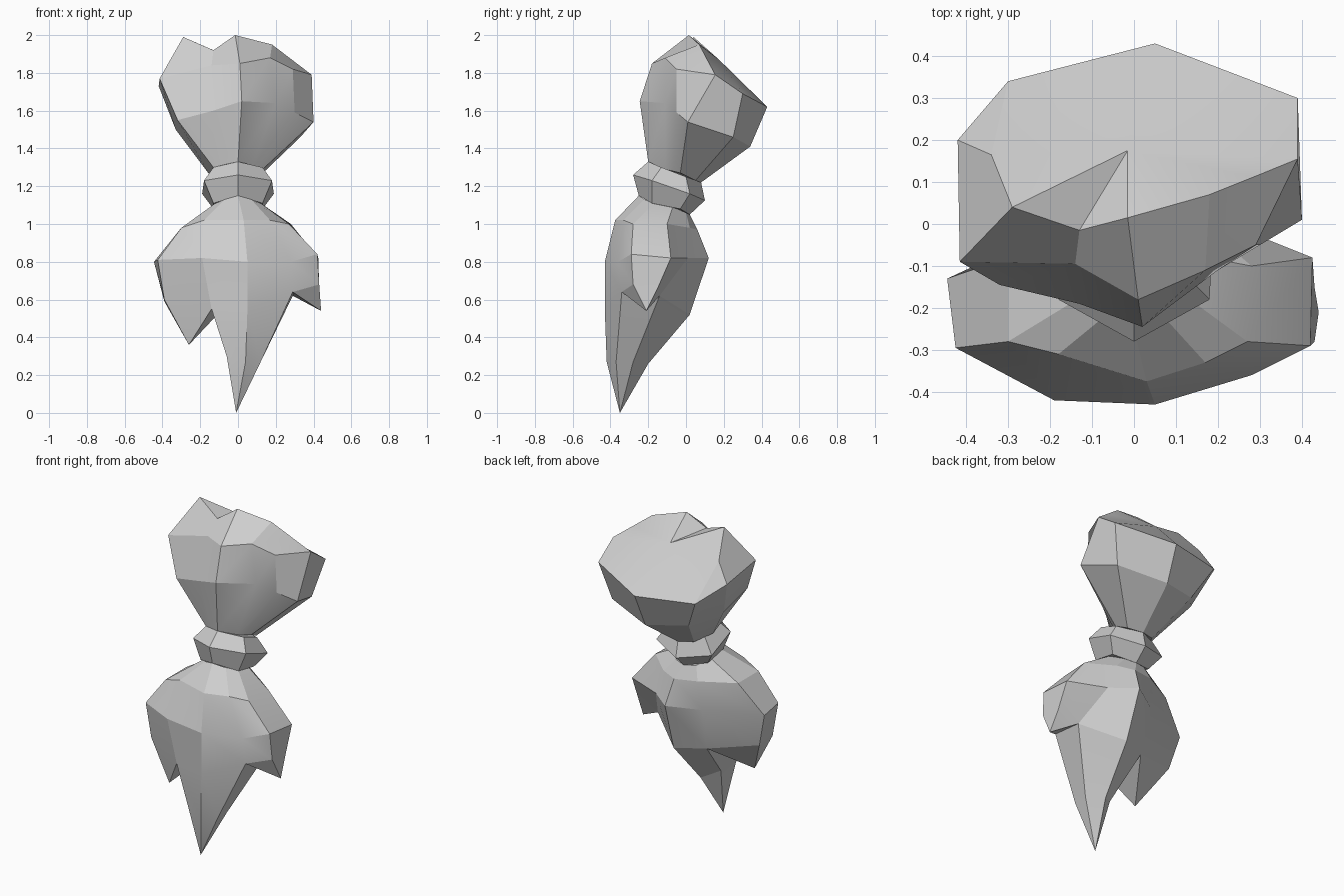
import bpy, bmesh, math

grey = bpy.data.materials.new("warm_grey")
grey.diffuse_color = (0.62, 0.62, 0.62, 1.0)


def skin(bm, rings, tip=None):
    """Skin a stack of rings; the last ring may close onto a tip point."""
    rows = [[bm.verts.new(p) for p in ring] for ring in rings]
    n = len(rows[0])
    for a, b in zip(rows, rows[1:]):
        for i in range(n):
            j = (i + 1) % n
            bm.faces.new((a[i], a[j], b[j], b[i]))
    if tip:
        t = bm.verts.new(tip)
        for i in range(n):
            bm.faces.new((rows[-1][i], rows[-1][(i + 1) % n], t))
    return rows


def part(name, *skins):
    """One object made from several skins welded where they share points."""
    bm = bmesh.new()
    for k, (rings, tip) in enumerate(skins):
        rows = skin(bm, rings, tip)
        if k == 0:
            bm.faces.new(rows[0])
            if not tip and len(skins) == 1:
                bm.faces.new(rows[-1])
    bmesh.ops.remove_doubles(bm, verts=bm.verts, dist=0.001)
    bmesh.ops.recalc_face_normals(bm, faces=bm.faces)
    me = bpy.data.meshes.new(name)
    bm.to_mesh(me)
    bm.free()
    me.materials.append(grey)
    ob = bpy.data.objects.new(name, me)
    bpy.context.collection.objects.link(ob)
    bpy.context.view_layer.objects.active = ob
    ob.select_set(True)
    bpy.ops.object.shade_smooth_by_angle(angle=math.radians(18))
    ob.select_set(False)


def mirrored(half):
    """Close a ring from its right half, running front to back."""
    return half + [(-x, y, z) for x, y, z in half[-2:0:-1]]


# Upper tuft: flares up and back, with a sloping rear crown
rim = [(.39, .155, 1.79), (.39, .30, 1.69), (.05, .43, 1.62), (-.30, .34, 1.63)]
part("upper_tuft", ([
    [(0, -.20, 1.33), (.07, -.11, 1.29), (.09, -.07, 1.28), (.11, -.03, 1.27),
     (.09, .05, 1.23), (0, .08, 1.22), (-.09, .05, 1.23), (-.15, -.05, 1.26),
     (-.13, -.13, 1.30), (-.07, -.165, 1.315)],
    [(.02, -.245, 1.65), (.20, -.11, 1.64), (.30, -.05, 1.59), (.40, .01, 1.54),
     (.33, .25, 1.46), (.04, .34, 1.41), (-.20, .26, 1.44), (-.33, .10, 1.50),
     (-.32, -.145, 1.55), (-.13, -.19, 1.60)],
    [(.01, -.18, 1.85), (.17, -.11, 1.88), (.29, -.05, 1.82)] + rim +
    [(-.42, .20, 1.73), (-.415, -.09, 1.77), (-.14, -.095, 1.84)],
    [(-.015, .015, 2.0), (.18, .07, 1.95), (.285, .112, 1.87)] + rim +
    [(-.34, .165, 1.84), (-.29, .04, 1.99), (-.13, -.015, 1.92)],
], (-.015, .175, 1.87)))

# Tie band: tilted six-sided ring
part("tie_band", ([mirrored(h) for h in (
    [(0, -.25, 1.15), (.13, -.18, 1.11), (.13, -.03, 1.08), (0, .02, 1.05)],
    [(0, -.28, 1.26), (.18, -.18, 1.23), (.19, .02, 1.16), (0, .10, 1.125)],
    [(0, -.20, 1.33), (.13, -.13, 1.30), (.13, 0, 1.25), (0, .08, 1.22)],
)], None))

# Lower tuft: one body that splits into a long centre lock and two side locks
hem = [(.05, -.43, .55), (.29, -.34, .64), (.43, -.28, .68), (.43, -.15, .66),
       (.29, -.14, .62), (.07, .02, .52), (-.10, -.06, .53), (-.39, -.16, .59),
       (-.39, -.29, .60), (-.14, -.40, .55)]
body = [
    mirrored([(0, -.25, 1.15), (.07, -.22, 1.13), (.12, -.17, 1.11),
              (.12, -.07, 1.09), (.07, 0, 1.06), (0, .02, 1.05)]),
    [(.03, -.375, 1.02), (.17, -.33, 1.02), (.27, -.28, 1.0), (.28, -.10, 1.0),
     (.14, .02, .98), (.04, .06, .97), (-.10, .03, .98), (-.30, -.08, .98),
     (-.30, -.28, .98), (-.18, -.31, 1.02)],
    [(.05, -.43, .80), (.28, -.36, .80), (.42, -.29, .84), (.425, -.08, .82),
     (.20, .01, .82), (.06, .12, .82), (-.12, .01, .80), (-.445, -.13, .80),
     (-.425, -.295, .81), (-.19, -.42, .82)],
    hem]
centre = [hem[i] for i in (0, 1, 4, 5, 6, 9)]
shaft = [(.04, -.42, .27), (.12, -.37, .27), (.12, -.28, .27), (.04, -.20, .26),
         (-.05, -.27, .30), (-.06, -.40, .30)]
part("lower_tuft", (body, None),
     ([centre, shaft], (-.01, -.35, 0)),
     ([hem[1:5]], (.44, -.21, .54)),
     ([hem[6:10]], (-.26, -.30, .36)))
